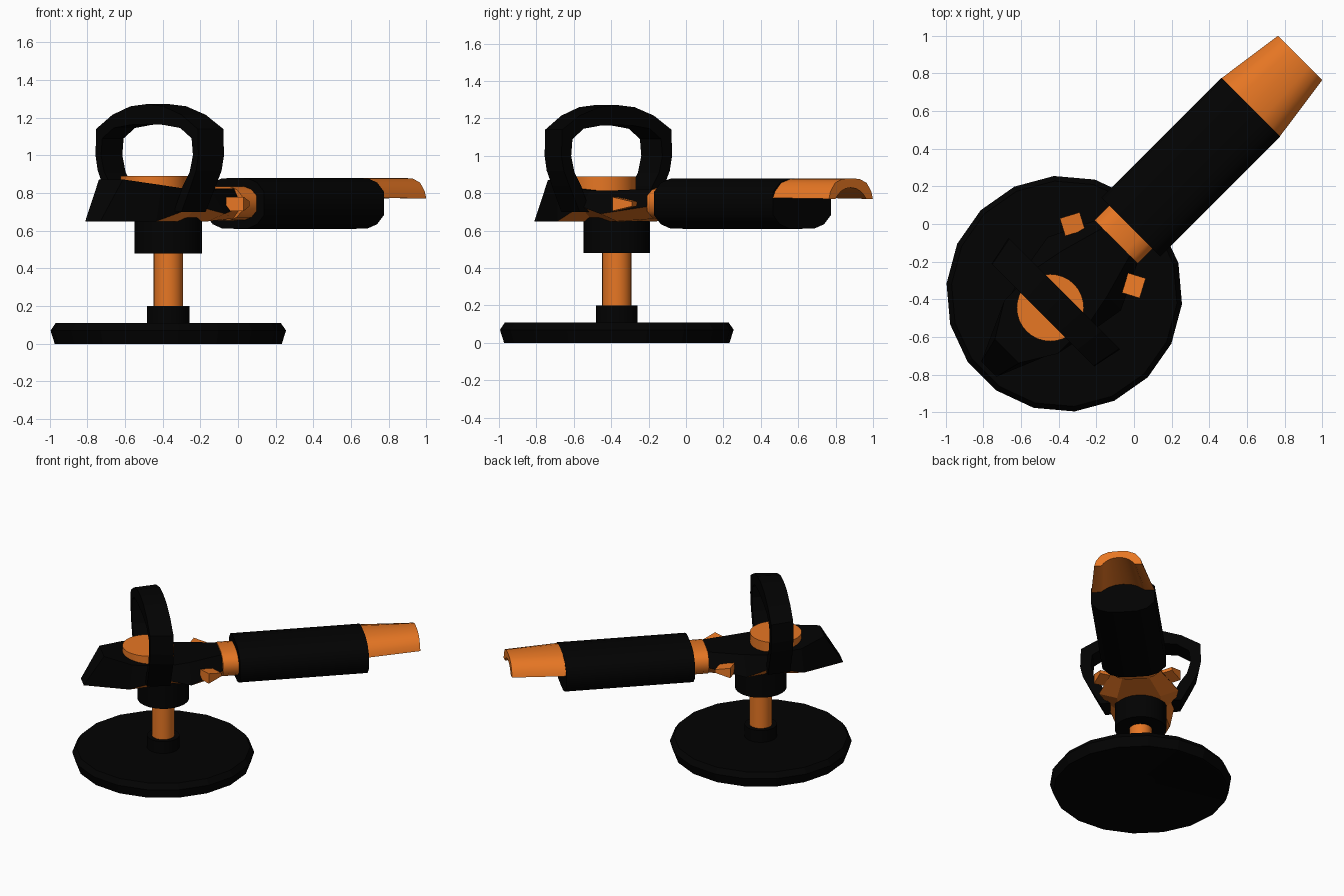
import bpy, bmesh, math
from mathutils import Matrix, Vector

if "Cube" in bpy.data.objects:
    bpy.data.objects.remove(bpy.data.objects["Cube"])

# Local frame: spindle on the origin, tool pointing along +x; then turned 45 degrees
PLACE = Matrix.Translation((-0.37, -0.37, 0)) @ Matrix.Rotation(math.radians(45), 4, 'Z')


def material(name, rgb):
    m = bpy.data.materials.new(name)
    m.diffuse_color = (*rgb, 1)
    m.use_nodes = True
    m.node_tree.nodes["Principled BSDF"].inputs["Base Color"].default_value = m.diffuse_color
    return m


BLACK = material("black", (0.0006, 0.0006, 0.0006))
ORANGE = material("orange", (0.83, 0.19, 0.018))


def loft(name, rings, mats, smooth=None, rule=None):
    """Skin a list of closed rings and cap both ends."""
    bm = bmesh.new()
    rows = [[bm.verts.new(PLACE @ Vector(p)) for p in ring] for ring in rings]
    n = len(rows[0])
    for a, b in zip(rows, rows[1:]):
        for i in range(n):
            j = (i + 1) % n
            bm.faces.new((a[i], a[j], b[j], b[i]))
    bm.faces.new(rows[0])
    bm.faces.new(rows[-1])
    bmesh.ops.recalc_face_normals(bm, faces=bm.faces[:])
    if rule:
        bm.normal_update()
        for f in bm.faces:
            f.material_index = 1 if rule(f) else 0
    me = bpy.data.meshes.new(name)
    bm.to_mesh(me)
    bm.free()
    for m in mats:
        me.materials.append(m)
    ob = bpy.data.objects.new(name, me)
    bpy.context.collection.objects.link(ob)
    if smooth:
        bpy.context.view_layer.objects.active = ob
        ob.select_set(True)
        bpy.ops.object.shade_smooth_by_angle(angle=math.radians(smooth))
        ob.select_set(False)
    return ob


def lathe(name, profile, mat, sides=24, x=0, turn=0.0, smooth=30):
    rings = [[(x + r * math.cos(turn + 2 * math.pi * i / sides),
               r * math.sin(turn + 2 * math.pi * i / sides), z)
              for i in range(sides)] for r, z in profile]
    return loft(name, rings, [mat], smooth)


def mirrored(half):
    """Half outline with first point on the centre line -> full open outline."""
    return [(-a, b) for a, b in reversed(half[1:])] + half


# Sanding disc with a dished underside, spindle and gear head
lathe("sanding_disc", [(0.10, 0.065), (0.595, 0.0), (0.605, 0.0), (0.627, 0.07), (0.6, 0.11)],
      BLACK, 18, turn=math.radians(10), smooth=None)
lathe("disc_collar", [(0.112, 0.10), (0.112, 0.20)], BLACK)
lathe("spindle", [(0.078, 0.19), (0.078, 0.49)], ORANGE)
lathe("gear_head_ring", [(0.178, 0.48), (0.178, 0.67)], BLACK)
lathe("top_cap", [(0.178, 0.78), (0.178, 0.89)], ORANGE, 32, x=-0.105)

# Head body: stations of (x, half width, z) at bottom, middle and top
stations = [
    ((-0.566, 0.055, 0.648), (-0.566, 0.057, 0.65), (-0.43, 0.09, 0.872)),
    ((-0.27, 0.178, 0.648), (-0.27, 0.18, 0.65), (-0.25, 0.20, 0.842)),
    ((-0.03, 0.15, 0.65), (-0.03, 0.245, 0.73), (0.0, 0.20, 0.815)),
    ((0.15, 0.15, 0.65), (0.15, 0.275, 0.69), (0.15, 0.17, 0.815)),
    ((0.40, 0.09, 0.665), (0.40, 0.155, 0.73), (0.40, 0.10, 0.825)),
]
loft("head_body",
     [[(x, w, z) for x, w, z in s] + [(x, -w, z) for x, w, z in reversed(s)] for s in stations],
     [BLACK, ORANGE], rule=lambda f: f.normal.z < -0.3)

# Loop handle over the head, flaring forward: outer and inner halves as (y, z)
outer = mirrored([(0, 1.272), (0.13, 1.26), (0.27, 1.215), (0.397, 1.14),
                  (0.402, 1.0), (0.385, 0.92), (0.345, 0.84), (0.27, 0.70)])
inner = mirrored([(0, 1.165), (0.12, 1.162), (0.25, 1.145), (0.335, 1.09),
                  (0.345, 1.0), (0.32, 0.91), (0.27, 0.84), (0.20, 0.70)])
loft("loop_handle",
     [[(-0.16, o[0] * 0.96, o[1]), (0.0, o[0] * 1.04, o[1]), (0.0, *i), (-0.16, *i)]
      for o, i in zip(outer, inner)],
     [BLACK])

# Neck collar and grip share one rounded cross-section
ZC = 0.745


def section(x, w, h):
    half = mirrored([(0, 1.0), (0.45, 0.98), (0.76, 0.82), (1.0, 0.45)])
    pts = half + [(a, -b) for a, b in reversed(half)]
    return [(x, a * w, ZC + b * h) for a, b in pts]


loft("neck_collar", [section(0.39, 0.163, 0.09), section(0.52, 0.163, 0.09)], [ORANGE], 60)
loft("grip", [section(0.50, 0.22, 0.135), section(1.40, 0.22, 0.135)], [BLACK], 60)


# Dust spout: an open-bottomed half shell that narrows towards the tip
def shell(x, w, low):
    out = mirrored([(0, 0.88), (0.4 * w, 0.876), (0.72 * w, 0.855), (0.93 * w, 0.81), (w, low)])
    inn = mirrored([(0, 0.83), (0.25 * w, 0.825), (0.45 * w, 0.81), (0.6 * w, 0.79), (0.7 * w, low)])
    return [(x, *p) for p in out + inn[::-1]]


loft("dust_spout", [shell(1.39, 0.22, 0.775), shell(1.77, 0.166, 0.77)], [ORANGE], 50)

# Wedge switches on both sides of the neck, tapering forward
for side, label in ((1, "left"), (-1, "right")):
    turn = Matrix.Rotation(math.radians(-28), 3, 'Z')

    def wedge(a, low, high):
        ring = []
        for b, z in ((-0.06, low), (0.038, low), (0.038, high), (-0.06, high)):
            p = turn @ Vector((a, b, 0))
            ring.append((0.297 + p.x, side * (0.24 + p.y), z))
        return ring

    loft(label + "_switch", [wedge(-0.055, 0.705, 0.78), wedge(0.055, 0.73, 0.755)], [ORANGE])
